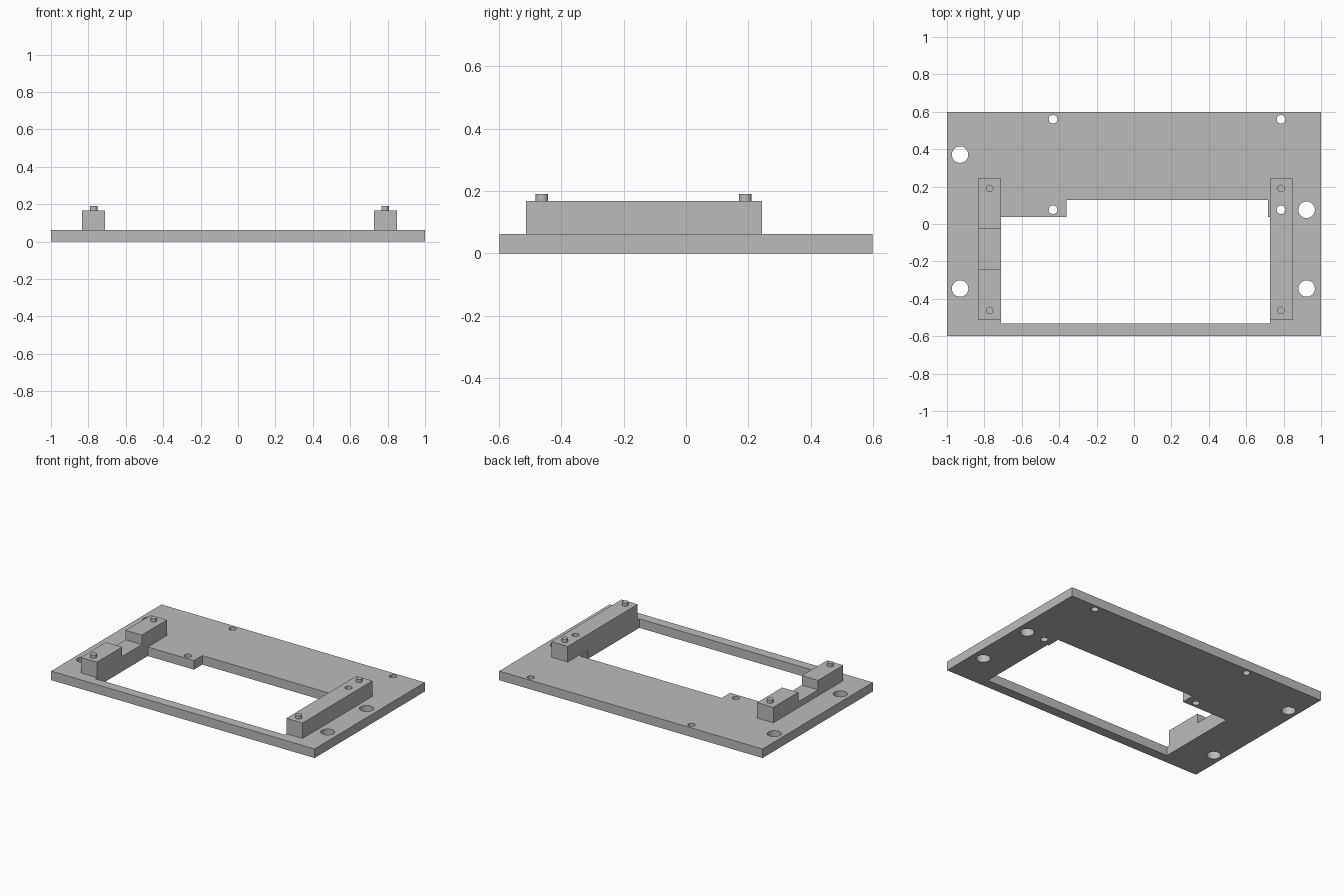
import bpy, bmesh, math
from mathutils import Matrix

cube = bpy.data.objects.get("Cube")
if cube:
    bpy.data.objects.remove(cube, do_unlink=True)

GREY = (0.5, 0.5, 0.5, 1)
mat = bpy.data.materials.new("plain grey")
mat.use_nodes = True
mat.diffuse_color = GREY
mat.node_tree.nodes["Principled BSDF"].inputs["Base Color"].default_value = GREY

PLATE_TOP, BAR_TOP, PIN_TOP = 0.062, 0.168, 0.19


def rect(x0, x1, y0, y1):
    return [(x0, y0), (x1, y0), (x1, y1), (x0, y1)]


def circle(x, y, r, sides=32):
    steps = [2 * math.pi * i / sides for i in range(sides)]
    return [(x + r * math.cos(a), y + r * math.sin(a)) for a in steps]


def extrude(name, loops, start, end, turn=Matrix()):
    """Fill an outline (later loops are holes) and extrude it from start to end."""
    curve = bpy.data.curves.new(name, 'CURVE')
    curve.dimensions = '2D'
    curve.fill_mode = 'BOTH'
    curve.extrude = (end - start) / 2
    for loop in loops:
        spline = curve.splines.new('POLY')
        spline.points.add(len(loop) - 1)
        for point, (x, y) in zip(spline.points, loop):
            point.co = (x, y, 0, 1)
        spline.use_cyclic_u = True
    temp = bpy.data.objects.new(name + " outline", curve)
    bpy.context.collection.objects.link(temp)
    graph = bpy.context.evaluated_depsgraph_get()
    mesh = bpy.data.meshes.new_from_object(temp.evaluated_get(graph))
    bpy.data.objects.remove(temp, do_unlink=True)
    bpy.data.curves.remove(curve)

    # Weld the caps to the walls and place the part
    bm = bmesh.new()
    bm.from_mesh(mesh)
    bmesh.ops.remove_doubles(bm, verts=bm.verts, dist=0.0005)
    bmesh.ops.recalc_face_normals(bm, faces=bm.faces)
    bm.transform(turn @ Matrix.Translation((0, 0, (start + end) / 2)))
    bm.to_mesh(mesh)
    bm.free()
    mesh.name = name
    mesh.materials.clear()
    mesh.materials.append(mat)
    obj = bpy.data.objects.new(name, mesh)
    bpy.context.collection.objects.link(obj)
    bpy.ops.object.select_all(action='DESELECT')
    obj.select_set(True)
    bpy.context.view_layer.objects.active = obj
    bpy.ops.object.shade_smooth_by_angle(angle=math.radians(30))
    return obj


# Base plate with stepped window, screw holes and mounting holes
window = [(-0.711, -0.532), (0.727, -0.532), (0.727, 0.037), (0.717, 0.037),
          (0.717, 0.128), (-0.361, 0.128), (-0.361, 0.037), (-0.711, 0.037)]
screw_holes = [circle(x, y, 0.023) for x in (-0.433, 0.786) for y in (0.076, 0.56)]
mount_holes = [circle(x, y, 0.044) for x, y in
               ((-0.93, 0.371), (-0.93, -0.345), (0.923, 0.076), (0.923, -0.345))]
extrude("base_plate", [rect(-1, 1, -0.598, 0.598), window] + screw_holes + mount_holes,
        0, PLATE_TOP)

# Plain bar with a screw hole running through it
BACK, FRONT = 0.244, -0.514
extrude("left_bar", [rect(0.727, 0.85, FRONT, BACK), circle(0.786, 0.076, 0.023)],
        PLATE_TOP, BAR_TOP)

# Notched bar, drawn as a side profile and extruded across
NOTCH = 0.103
side = [(FRONT, PLATE_TOP), (BACK, PLATE_TOP), (BACK, BAR_TOP), (-0.027, BAR_TOP),
        (-0.027, NOTCH), (-0.241, NOTCH), (-0.241, BAR_TOP), (FRONT, BAR_TOP)]
sideways = Matrix(((0, 0, 1, 0), (1, 0, 0, 0), (0, 1, 0, 0), (0, 0, 0, 1)))
extrude("right_bar", [side], -0.834, -0.711, sideways)

# Locating pins on the bars
for x, label in ((0.786, "left"), (-0.772, "right")):
    for y, end in ((0.19, "back"), (-0.462, "front")):
        extrude(f"{label}_{end}_pin", [circle(x, y, 0.02)], BAR_TOP, PIN_TOP)
